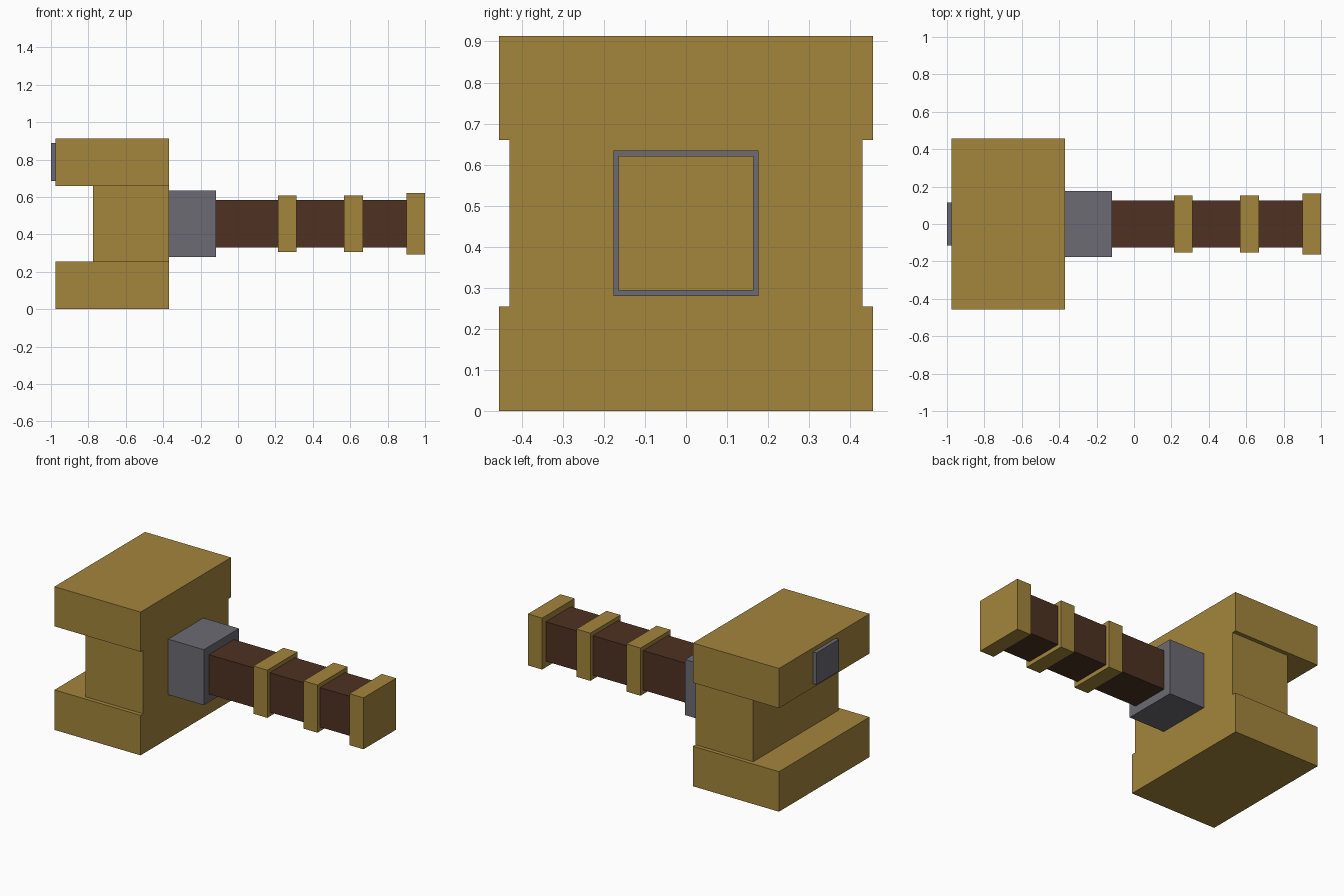
import bpy

if "Cube" in bpy.data.objects:
    bpy.data.objects.remove(bpy.data.objects["Cube"], do_unlink=True)


def material(name, rgb):
    m = bpy.data.materials.new(name)
    m.use_nodes = True
    m.diffuse_color = (*rgb, 1)
    bsdf = next(n for n in m.node_tree.nodes if n.type == "BSDF_PRINCIPLED")
    bsdf.inputs["Base Color"].default_value = (*rgb, 1)
    return m


GOLD = material("antique gold", (0.37, 0.235, 0.045))
STEEL = material("grey steel", (0.145, 0.145, 0.17))
LEATHER = material("brown leather", (0.077, 0.032, 0.016))


def box(name, x, half_y, z, mat):
    """Box from x and z ranges, symmetric about y = 0."""
    bpy.ops.mesh.primitive_cube_add(
        size=1, location=((x[0] + x[1]) / 2, 0, (z[0] + z[1]) / 2))
    ob = bpy.context.object
    ob.name = name
    ob.scale = (x[1] - x[0], 2 * half_y, z[1] - z[0])
    bpy.ops.object.transform_apply(location=False, rotation=False, scale=True)
    ob.data.materials.append(mat)
    return ob


# Hammer head: two wide blocks joined by a narrower core
for name, z in (("lower_head_block", (0, 0.255)), ("upper_head_block", (0.66, 0.913))):
    box(name, (-0.975, -0.368), 0.456, z, GOLD)
box("head_core", (-0.775, -0.368), 0.43, (0.255, 0.66), GOLD)

# Small plate on the outer end of the upper block
box("end_plate", (-1.0, -0.975), 0.114, (0.685, 0.888), STEEL)

# Collar and grip
box("collar", (-0.368, -0.117), 0.177, (0.28, 0.634), STEEL)
box("grip", (-0.117, 0.9), 0.126, (0.331, 0.583), LEATHER)

# Bands around the grip and the pommel
for i, x in enumerate((0.214, 0.568)):
    box(f"grip_band_{i + 1}", (x, x + 0.099), 0.152, (0.305, 0.609), GOLD)
box("pommel", (0.9, 1.0), 0.164, (0.293, 0.621), GOLD)
